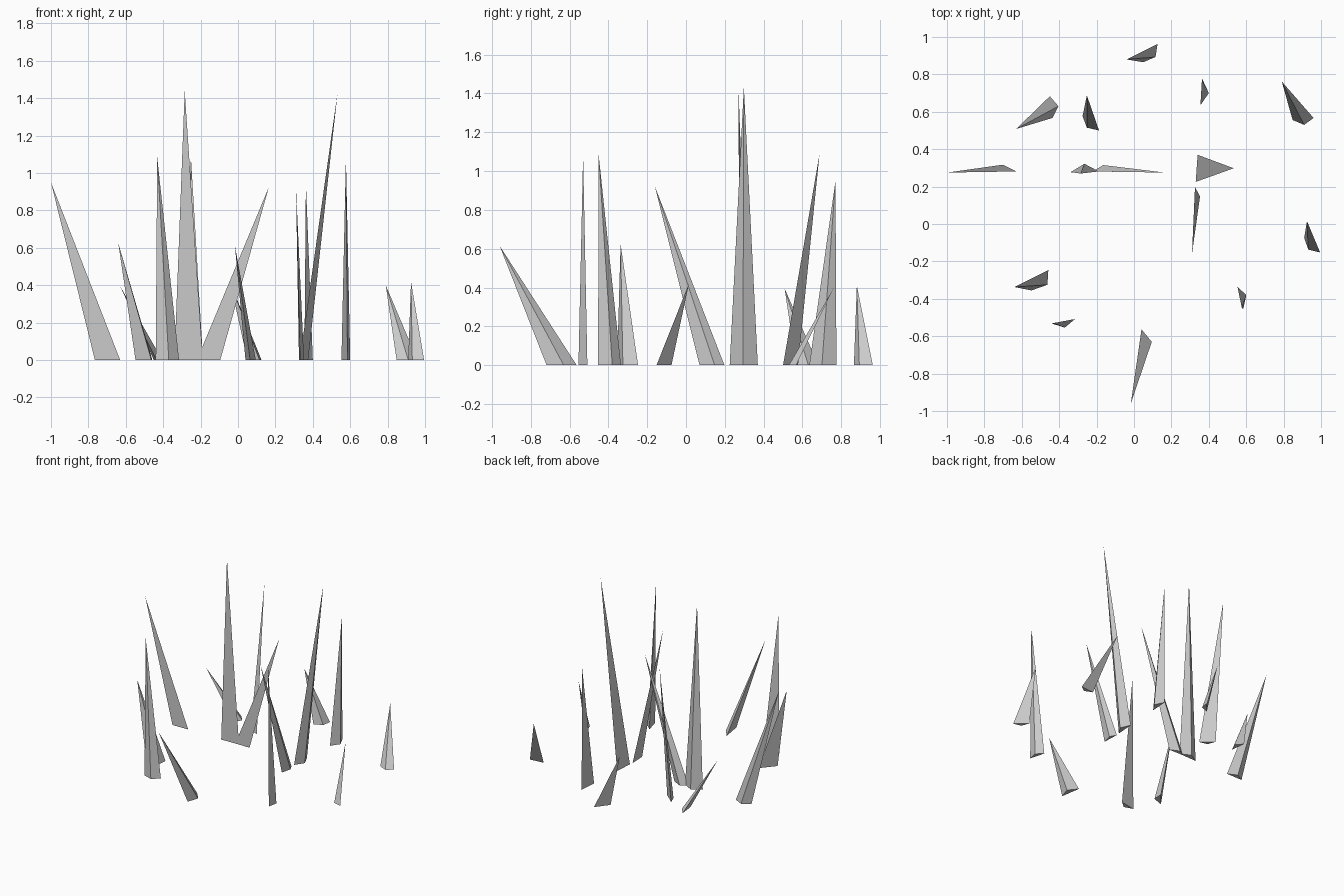
import bpy

# Each grass blade: tip (x, y, z) and the three ground corners of its base
BLADES = [
    ((-0.04, 0.88, 0.41), (0.126, 0.962), (0.115, 0.893), (0.05, 0.865)),
    ((0.363, 0.77, 0.95), (0.365, 0.775), (0.40, 0.70), (0.355, 0.635)),
    ((0.79, 0.762, 0.40), (0.96, 0.567), (0.91, 0.53), (0.848, 0.556)),
    ((-0.63, 0.508, 0.395), (-0.45, 0.683), (-0.404, 0.63), (-0.436, 0.567)),
    ((-0.252, 0.688, 1.09), (-0.275, 0.577), (-0.252, 0.515), (-0.187, 0.50)),
    ((-1.0, 0.275, 0.95), (-0.70, 0.317), (-0.63, 0.281), (-0.765, 0.279)),
    ((-0.285, 0.27, 1.44), (-0.34, 0.277), (-0.265, 0.322), (-0.188, 0.281)),
    ((0.165, 0.275, 0.925), (-0.22, 0.281), (-0.165, 0.315), (-0.095, 0.279)),
    ((0.533, 0.298, 1.435), (0.34, 0.37), (0.33, 0.225), (0.375, 0.293)),
    ((0.31, -0.16, 0.92), (0.326, 0.198), (0.353, 0.148), (0.332, 0.07)),
    ((0.925, 0.015, 0.42), (0.91, -0.075), (0.932, -0.137), (0.995, -0.152)),
    ((-0.64, -0.337, 0.625), (-0.458, -0.247), (-0.463, -0.325), (-0.548, -0.355)),
    ((-0.432, -0.53, 1.085), (-0.315, -0.508), (-0.37, -0.554), (-0.44, -0.532)),
    ((0.577, -0.45, 1.085), (0.553, -0.335), (0.60, -0.38), (0.585, -0.453)),
    ((-0.017, -0.96, 0.615), (0.04, -0.563), (0.095, -0.63), (0.065, -0.718)),
]


def blade(name, tip, *base):
    """Three-sided spike with a closed bottom and outward faces."""
    (ax, ay), (bx, by), (cx, cy) = base
    if (bx - ax) * (cy - ay) - (by - ay) * (cx - ax) < 0:
        base = base[::-1]
    verts = [(x, y, 0) for x, y in base] + [tip]
    mesh = bpy.data.meshes.new(name)
    mesh.from_pydata(verts, [], [(2, 1, 0), (0, 1, 3), (1, 2, 3), (2, 0, 3)])
    mesh.update()
    bpy.context.collection.objects.link(bpy.data.objects.new(name, mesh))


for i, spec in enumerate(BLADES, 1):
    blade(f"grass_blade_{i:02d}", *spec)
